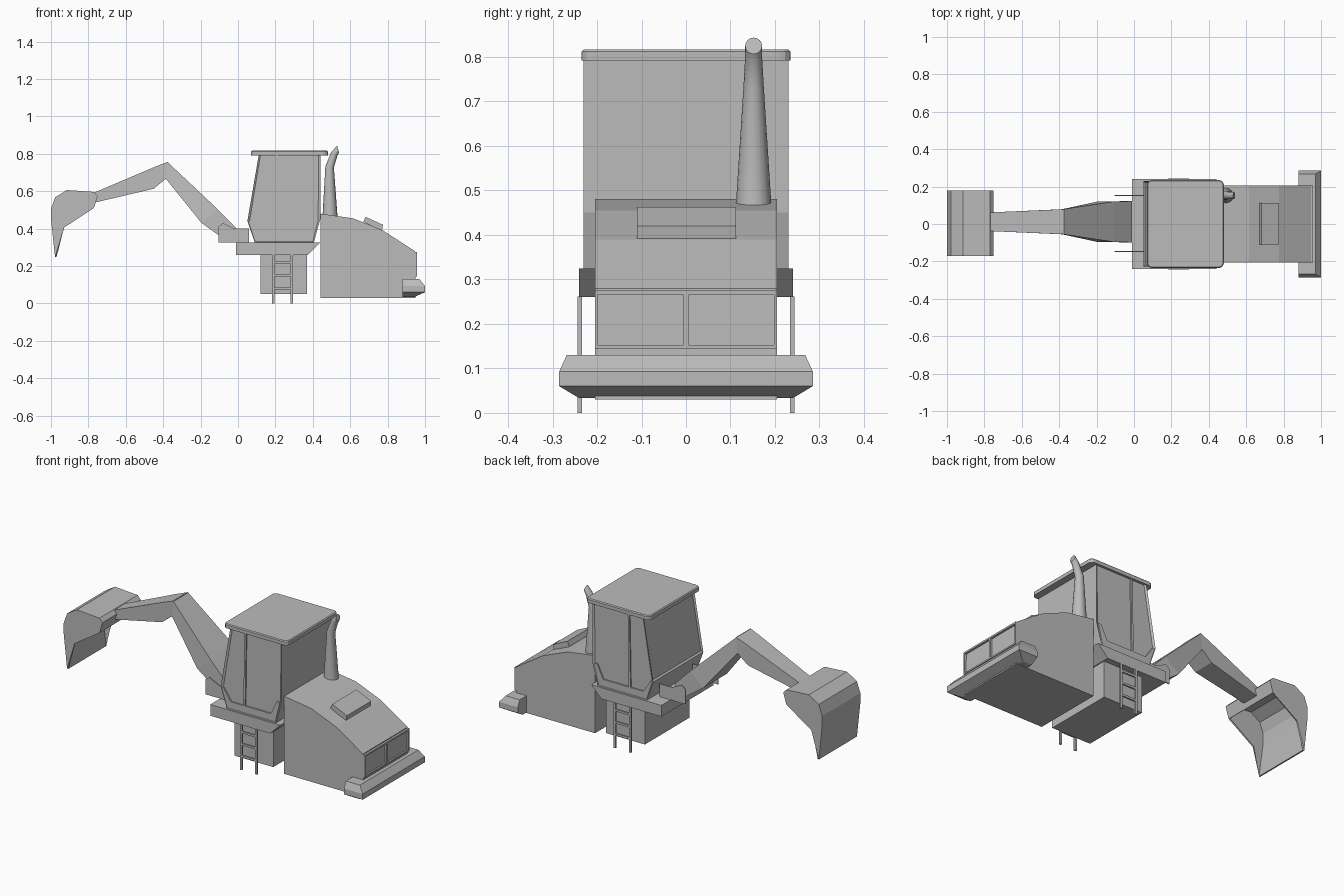
import bpy, bmesh, math
from mathutils import Vector

if "Cube" in bpy.data.objects:
    bpy.data.objects.remove(bpy.data.objects["Cube"])

grey = bpy.data.materials.new("plain grey")
grey.diffuse_color = (0.5, 0.5, 0.5, 1)
grey.use_nodes = True
grey.node_tree.nodes["Principled BSDF"].inputs["Base Color"].default_value = grey.diffuse_color


def finish(bm, name):
    bmesh.ops.recalc_face_normals(bm, faces=bm.faces)
    me = bpy.data.meshes.new(name)
    bm.to_mesh(me)
    bm.free()
    me.materials.append(grey)
    ob = bpy.data.objects.new(name, me)
    bpy.context.collection.objects.link(ob)
    return ob


def loft(rings, name, caps=True, smooth=False):
    """Skin a list of equally long point rings."""
    bm = bmesh.new()
    vs = [[bm.verts.new(p) for p in r] for r in rings]
    n = len(rings[0])
    for a, b in zip(vs, vs[1:]):
        for i in range(n):
            j = (i + 1) % n
            bm.faces.new((a[i], a[j], b[j], b[i])).smooth = smooth
    if caps:
        bm.faces.new(vs[0])
        bm.faces.new(vs[-1])
    return finish(bm, name)


def slab(profile, y0, y1, name):
    """Extrude an x-z profile along y."""
    return loft([[(x, y, z) for x, z in profile] for y in (y0, y1)], name)


def box(x0, x1, y0, y1, z0, z1, name):
    return slab([(x0, z0), (x1, z0), (x1, z1), (x0, z1)], y0, y1, name)


# engine hood
slab([(.44, .03), (.44, .48), (.615, .455), (.775, .39), (.945, .28), (.95, .03)],
     -.205, .205, "engine_hood")
slab([(.67, .435), (.682, .463), (.775, .42), (.77, .39)], -.11, .112, "hood_hatch")

# grille frame on the rear end of the hood
for i, (y0, y1, z0, z1) in enumerate([(-.205, .205, .265, .275), (-.205, .205, .145, .153),
                                      (-.205, -.198, .153, .265), (.198, .205, .153, .265),
                                      (-.006, .006, .153, .265)]):
    box(.94, .957, y0, y1, z0, z1, f"grille_bar_{i}")

# bumper, tapered towards both ends
loft([[(.88, -w, z), (x, -w, z), (x, w, z), (.88, w, z)]
      for x, w, z in [(.94, .24, .033), (1, .285, .06), (1, .285, .093), (.97, .268, .13)]],
     "bumper")

# exhaust pipe with bent, slanted tip
def pipe_ring(x, z, r, tilt):
    return [(x + r * math.cos(t) * math.cos(tilt), .152 + r * math.sin(t),
             z - r * math.cos(t) * math.sin(tilt))
            for t in (2 * math.pi * k / 16 for k in range(16))]

pipe = loft([pipe_ring(.492, .45, .041, 0), pipe_ring(.49, .73, .023, .15),
             pipe_ring(.515, .80, .019, .5), pipe_ring(.535, .825, .019, 1.3)],
            "exhaust_pipe", smooth=True)
bpy.context.view_layer.objects.active = pipe
pipe.select_set(True)
bpy.ops.object.shade_smooth_by_angle(angle=math.radians(40))

# deck and pedestal
slab([(-.01, .26), (.375, .26), (.44, .325), (-.01, .325)], -.24, .24, "deck")
box(.12, .37, -.205, .205, .05, .265, "pedestal")

# cab shell with recessed windows on the sides and front
bm = bmesh.new()
prof = [(.09, .325), (.05, .44), (.112, .80), (.44, .80), (.44, .45), (.405, .325)]
a = [bm.verts.new((x, -.23, z)) for x, z in prof]
b = [bm.verts.new((x, .23, z)) for x, z in prof]
bm.faces.new(a)
bm.faces.new(b)
for i in range(6):
    bm.faces.new((a[i], a[(i + 1) % 6], b[(i + 1) % 6], b[i]))
bmesh.ops.recalc_face_normals(bm, faces=bm.faces)
windows = [f for f in bm.faces if abs(f.normal.y) > .9
           or (f.normal.x < -.9 and f.calc_center_median().z > .5)]
bmesh.ops.inset_individual(bm, faces=windows, thickness=.012, depth=-.008)
finish(bm, "cab")

# cab side details: lower sill and door post
for s, side in ((-1, "left"), (1, "right")):
    slab([(.092, .33), (.055, .44), (.068, .44), (.115, .37), (.37, .37), (.41, .45),
          (.43, .45), (.40, .33)], s * .215, s * .23, f"{side}_cab_sill")
    slab([(.195, .37), (.207, .37), (.213, .795), (.203, .795)], s * .215, s * .23,
         f"{side}_door_post")

# roof with rounded corners
corners = [(.455, .21, 0), (.095, .21, 90), (.095, -.21, 180), (.455, -.21, 270)]

def roof_ring(z, r):
    return [(x + r * math.cos(math.radians(d + k)), y + r * math.sin(math.radians(d + k)), z)
            for x, y, d in corners for k in (0, 30, 60, 90)]

loft([roof_ring(.792, .025), roof_ring(.812, .025), roof_ring(.817, .02)], "roof")

# ladders and boom brackets on both sides
for s, side in ((-1, "left"), (1, "right")):
    y0, y1 = s * .234, s * .244
    for x in (.183, .281):
        box(x, x + .012, y0, y1, 0, .262, f"{side}_ladder_rail")
    for z in (.08, .15, .22):
        box(.19, .285, y0, y1, z - .006, z + .006, f"{side}_ladder_rung")
    yb = .003 + s * .15
    slab([(-.105, .325), (-.105, .41), (-.08, .43), (-.02, .40), (.06, .40), (.06, .325)],
         yb - .003, yb + .003, f"{side}_boom_bracket")


# boom and stick: rings of top point, bottom point, half width
def arm(stations, name):
    loft([[(tx, .012 - w, tz), (tx, .012 + w, tz), (bx, .012 + w, bz), (bx, .012 - w, bz)]
          for tx, tz, bx, bz, w in stations], name)

arm([(-.378, .757, -.385, .665, .067), (-.11, .505, -.195, .43, .108),
     (-.012, .405, -.05, .326, .11)], "boom")
arm([(-.375, .757, -.385, .667, .067), (-.44, .732, -.45, .613, .064),
     (-.77, .592, -.77, .538, .05)], "stick")

# bucket: shell open along its inner edges
bm = bmesh.new()
prof = [(-.978, .247), (-1, .45), (-1, .505), (-.978, .567), (-.915, .606), (-.77, .596),
        (-.75, .575), (-.77, .51), (-.93, .405)]
a = [bm.verts.new((x, -.17, z)) for x, z in prof]
b = [bm.verts.new((x, .18, z)) for x, z in prof]
bm.faces.new(a)
bm.faces.new(b)
for i in range(7):
    bm.faces.new((a[i], a[i + 1], b[i + 1], b[i]))
bucket = finish(bm, "bucket")
shell = bucket.modifiers.new("shell", 'SOLIDIFY')
shell.thickness = .008
shell.offset = -1
